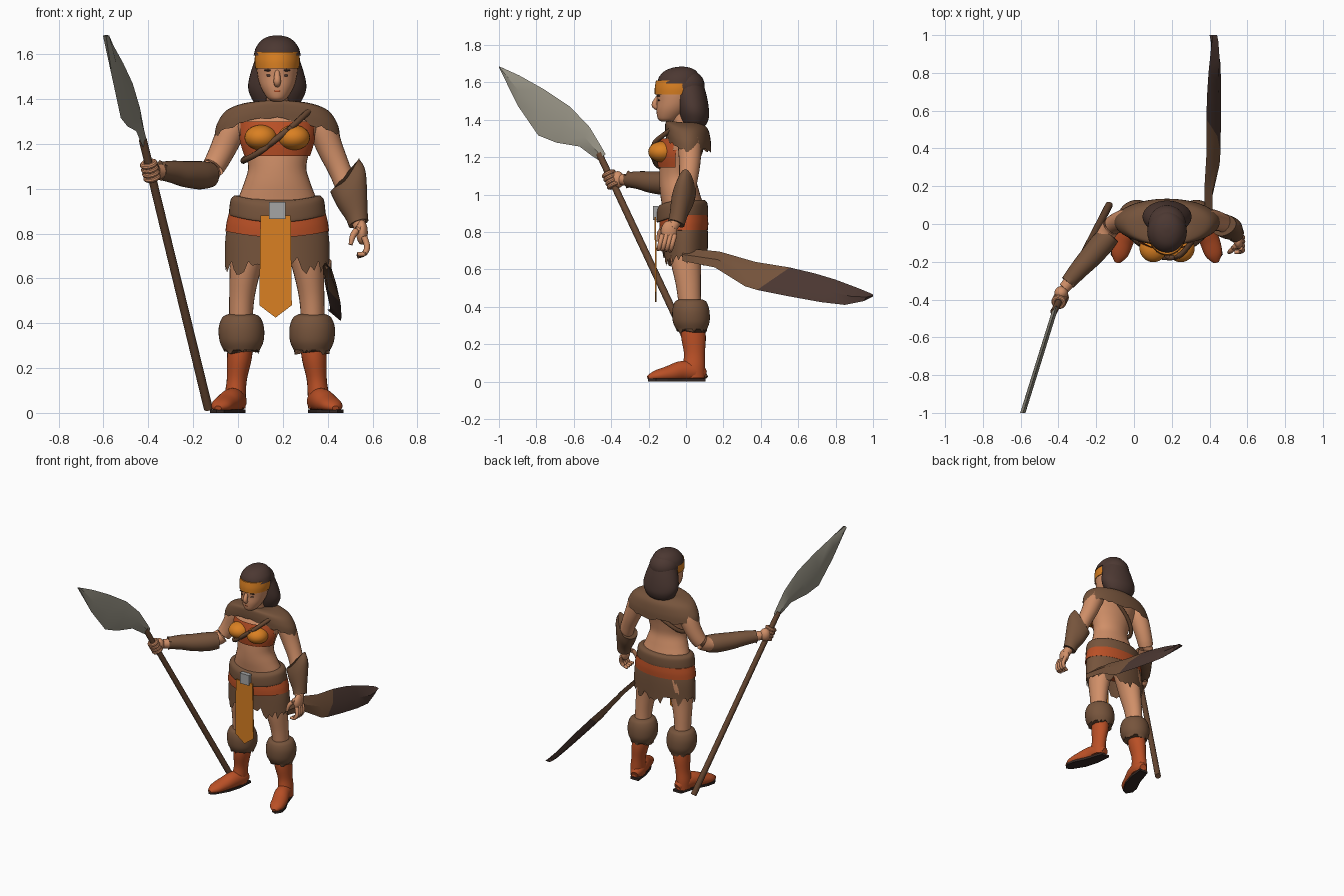
import bpy, bmesh, math, random
from mathutils import Vector, Matrix

if "Cube" in bpy.data.objects:
    bpy.data.objects.remove(bpy.data.objects["Cube"])
random.seed(4)
CX = 0.175  # body centre line


def material(name, r, g, b):
    m = bpy.data.materials.new(name)
    lin = [((c / 255 + 0.055) / 1.055) ** 2.4 for c in (r, g, b)]
    m.diffuse_color = (*lin, 1)
    m.use_nodes = True
    m.node_tree.nodes["Principled BSDF"].inputs["Base Color"].default_value = m.diffuse_color
    return m


SKIN = material("skin", 208, 143, 104)
FUR = material("brown fur", 118, 84, 60)
HAIR = material("dark hair", 76, 56, 50)
RUST = material("rust leather", 186, 80, 38)
ORANGE = material("orange cloth", 218, 128, 34)
STONE = material("grey blade", 150, 146, 132)
SILVER = material("silver buckle", 165, 165, 165)
WOOD = material("shaft wood", 104, 72, 50)
SOLE = material("dark sole", 52, 40, 36)


def finish(name, bm, mats, angle=50):
    bmesh.ops.recalc_face_normals(bm, faces=bm.faces)
    me = bpy.data.meshes.new(name)
    bm.to_mesh(me)
    bm.free()
    ob = bpy.data.objects.new(name, me)
    bpy.context.collection.objects.link(ob)
    for m in mats:
        me.materials.append(m)
    if angle:
        bpy.ops.object.select_all(action='DESELECT')
        ob.select_set(True)
        bpy.context.view_layer.objects.active = ob
        bpy.ops.object.shade_smooth_by_angle(angle=math.radians(angle))
    return ob


def spline(pts, steps):
    """Smooth interpolation of points that also carry radii."""
    out = []
    for i in range(len(pts) - 1):
        a, b, c, d = (pts[max(0, min(len(pts) - 1, i + k))] for k in (-1, 0, 1, 2))
        for s in range(steps):
            t = s / steps
            out.append([0.5 * (2 * q + (r - p) * t + (2 * p - 5 * q + 4 * r - w) * t * t
                        + (3 * q - p - 3 * r + w) * t ** 3) for p, q, r, w in zip(a, b, c, d)])
    return out + [list(pts[-1])]


def sweep(name, pts, mat, flat=False, n=24, steps=5, caps=(1, 1), jag=0, edit=None, drop=None):
    """Tube through (x, y, z, radius a, radius b); flat keeps rings level."""
    pts = [tuple(p) + (p[3],) if len(p) == 4 else tuple(p) for p in pts]
    path = spline(pts, steps)
    bm, rings = bmesh.new(), []
    for i, p in enumerate(path):
        c = Vector(p[:3])
        d = Vector(path[min(i + 1, len(path) - 1)][:3]) - Vector(path[max(i - 1, 0)][:3])
        ref = Vector((0, 1, 0)) if abs(d.normalized().z) > 0.6 else Vector((0, 0, 1))
        a, b = Vector((1, 0, 0)), Vector((0, 1, 0))
        if not flat:
            a = d.cross(ref).normalized()
            b = d.cross(a).normalized()
        ring = []
        for k in range(n):
            t = 2 * math.pi * k / n
            co = c + a * max(p[3], .001) * math.cos(t) + b * max(p[4], .001) * math.sin(t)
            if edit:
                co = edit(co, i / (len(path) - 1))
            if jag and i == len(path) - 1:
                co.z += random.uniform(-jag, jag)
            ring.append(bm.verts.new(co))
        rings.append(ring)
    for r, s in zip(rings, rings[1:]):
        for k in range(n):
            bm.faces.new((r[k], r[(k + 1) % n], s[(k + 1) % n], s[k]))
    for flag, ring in zip(caps, (rings[0], rings[-1])):
        if flag:
            bm.faces.new(ring)
    if drop:
        bmesh.ops.delete(bm, geom=[f for f in bm.faces if drop(f.calc_center_median())], context='FACES')
    return finish(name, bm, [mat])


def ball(name, loc, size, mat):
    bm = bmesh.new()
    bmesh.ops.create_uvsphere(bm, u_segments=28, v_segments=18, radius=1,
                              matrix=Matrix.Translation(loc) @ Matrix.Diagonal((*size, 1)))
    return finish(name, bm, [mat])


def plate(name, outline, depth, mat):
    bm = bmesh.new()
    f = bm.faces.new([bm.verts.new(p) for p in outline])
    new = bmesh.ops.extrude_face_region(bm, geom=[f])['geom']
    bmesh.ops.translate(bm, verts=[v for v in new if isinstance(v, bmesh.types.BMVert)], vec=depth)
    return finish(name, bm, [mat], 0)


def leaf(name, stations, xfun, thick, mats, split=99):
    """Lens-section blade from (y, z) top and bottom edge pairs."""
    bm, rings = bmesh.new(), []
    for yt, zt, yb, zb in stations:
        ym, zm = (yt + yb) / 2, (zt + zb) / 2
        rings.append([bm.verts.new((xfun(y, z) + o, y, z)) for y, z, o in
                      ((yt, zt, 0), (ym, zm, thick), (yb, zb, 0), (ym, zm, -thick))])
    for i, (r, s) in enumerate(zip(rings, rings[1:])):
        for k in range(4):
            f = bm.faces.new((r[k], r[(k + 1) % 4], s[(k + 1) % 4], s[k]))
            f.material_index = int(i >= split)
    bm.faces.new(rings[0])
    return finish(name, bm, mats, 30)


# Torso, neck and head
sweep("torso", [(CX, 0, .80, .17, .1), (CX, -.01, .88, .185, .11), (CX, -.02, .95, .175, .11),
                (CX, -.035, 1.02, .15, .105), (CX, -.045, 1.09, .13, .098), (CX, -.04, 1.16, .142, .1),
                (CX, -.03, 1.23, .165, .105), (CX, -.01, 1.30, .175, .1), (CX, 0, 1.36, .11, .06)], SKIN, True, 32)
sweep("neck", [(CX, 0, 1.3, .065), (CX, -.02, 1.38, .05), (CX, -.04, 1.46, .05)], SKIN, True)
sweep("head", [(CX, -.1, 1.39, .022, .03), (CX, -.095, 1.405, .045, .055), (CX, -.075, 1.45, .073, .083),
               (CX, -.06, 1.50, .088, .096), (CX, -.052, 1.56, .093, .106), (CX, -.045, 1.62, .08, .095)], SKIN, True)
sweep("nose", [(CX, -.145, 1.53, .01), (CX, -.168, 1.48, .016), (CX, -.145, 1.46, .012)], SKIN, n=12)
ball("mouth", (CX, -.146, 1.435), (.02, .012, .007), RUST)
for s in (-1, 1):
    ball("eye", (CX + s * .035, -.142, 1.505), (.014, .008, .006), HAIR)
    ball("brow", (CX + s * .037, -.145, 1.528), (.022, .008, .005), HAIR)

# Hair and headband
sweep("headband", [(CX, -.05, 1.535, .098, .117), (CX, -.048, 1.57, .101, .119), (CX, -.045, 1.61, .098, .116)],
      ORANGE, True, 32)
sweep("hair_cap", [(CX, -.04, 1.595, .105, .115), (CX, -.036, 1.63, .095, .107), (CX, -.03, 1.66, .072, .085),
                   (CX, -.025, 1.677, .044, .05), (CX, -.022, 1.684, .01, .01)], HAIR, True, 32)
ball("hair_crown_back", (CX, .0, 1.58), (.1, .1, .09), HAIR)
sweep("hair_tail", [(CX, .035, 1.345, .02, .02), (CX, .045, 1.365, .085, .055), (CX, .045, 1.41, .118, .077),
                    (CX, .038, 1.46, .13, .084), (CX, .025, 1.53, .115, .085), (CX, .01, 1.6, .09, .08)], HAIR, True, 32)


# Shoulder cape, raised at the front to clear the chest
def cape_edit(co, t):
    front = max(0, -(co.y - .015) / .12)
    co.z += .075 * t * front ** 2
    return co


sweep("fur_cape", [(CX, 0, 1.385, .06, .05), (CX, 0, 1.382, .14, .08), (CX, .005, 1.35, .225, .112),
                   (CX, .01, 1.29, .268, .122), (CX, .012, 1.235, .28, .122)], FUR, True, 56,
      caps=(1, 0), jag=.014, edit=cape_edit)

# Chest wrap with cups and shoulder strap
sweep("chest_wrap", [(CX, -.04, 1.145, .148, .11), (CX, -.035, 1.22, .17, .122), (CX, -.02, 1.30, .172, .115)],
      RUST, True, 40, caps=(0, 0), drop=lambda c: c.y > -.06)
for s in (-1, 1):
    ball("chest_cup", (CX + s * .073, -.128, 1.228), (.073, .074, .056), ORANGE)
sweep("strap", [(.33, -.06, 1.36, .014), (.25, -.16, 1.285, .014), (CX, -.178, 1.225, .014), (.09, -.155, 1.16, .014),
                (.035, -.09, 1.13, .014), (.03, .0, 1.13, .014), (.1, .06, 1.19, .014), (.24, .085, 1.29, .014),
                (.33, .04, 1.36, .014)], WOOD, n=8)

# Belt, hip band, fringed skirt and loincloth
dip = lambda co, t: co + Vector((0, 0, -.03 * max(0, -(co.y + .02) / .13) ** 2))
sweep("fur_skirt", [(CX, -.008, .88, .212, .12), (CX, -.005, .78, .231, .122), (CX, -.005, .655, .234, .12)],
      FUR, True, 64, caps=(1, 0), jag=.04,
      edit=lambda co, t: co + Vector((0, 0, t * .08 * max(0, 1 - abs(co.x - CX) / .13) * (co.y < 0))))
sweep("hip_band", [(CX, -.012, .81, .231, .13), (CX, -.012, .85, .226, .131), (CX, -.012, .89, .216, .128)],
      RUST, True, 48, edit=dip)
sweep("fur_belt", [(CX, -.02, .88, .208, .128), (CX, -.02, .89, .215, .137), (CX, -.02, .95, .208, .135),
                   (CX, -.02, .97, .19, .12)], FUR, True, 48, edit=dip)
plate("buckle", [(.138, -.176, .865), (.212, -.176, .865), (.212, -.176, .94), (.138, -.176, .94)], (0, .03, 0), SILVER)
plate("loincloth", [(.1, -.168, .88), (.095, -.165, .48), (.168, -.165, .425), (.24, -.165, .48), (.235, -.168, .88)],
      (0, .008, 0), ORANGE)

# Legs, fur cuffs and boots
for s in (-1, 1):
    X = lambda o: CX - .002 + s * o
    sweep("leg", [(X(.09), 0, .86, .09, .1), (X(.12), 0, .75, .085, .095), (X(.14), .0, .64, .07, .082),
                  (X(.155), .012, .52, .057, .067), (X(.16), .02, .42, .053, .06), (X(.16), .03, .32, .055)],
          SKIN, True)
    sweep("fur_cuff", [(X(.158), .025, .44, .06, .06), (X(.158), .025, .425, .085, .085), (X(.158), .026, .38, .101, .099),
                       (X(.157), .028, .32, .098, .098), (X(.157), .03, .275, .078, .08)], FUR, True, 40, jag=.015)
    sweep("boot_shaft", [(X(.16), .035, .33, .058, .062), (X(.167), .04, .24, .055, .066), (X(.178), .045, .15, .045, .056),
                         (X(.185), .042, .08, .047, .06), (X(.186), .04, .02, .046, .062)], RUST, True)
    lift = lambda co, t: Vector((co.x, co.y, max(co.z, .012)))
    sweep("boot_foot", [(X(.172), .1, .035, .025, .025), (X(.18), .06, .05, .047, .05), (X(.2), -.02, .055, .052, .055),
                        (X(.228), -.09, .04, .053, .045), (X(.25), -.16, .03, .045, .03), (X(.262), -.203, .02, .015, .012)],
          RUST, edit=lift)
    plate("boot_sole", [(X(.14), .105, 0), (X(.205), .105, 0), (X(.245), -.02, 0), (X(.285), -.1, 0), (X(.297), -.16, 0),
                        (X(.27), -.203, 0), (X(.235), -.19, 0), (X(.18), -.1, 0), (X(.15), 0, 0)], (0, 0, .016), SOLE)

# Spear arm with bracer
sweep("spear_arm", [(0, .02, 1.32, .055), (-.03, .02, 1.26, .063), (-.075, .012, 1.16, .056), (-.12, -.015, 1.085, .05),
                    (-.17, -.09, 1.062, .047), (-.27, -.22, 1.07, .042), (-.37, -.34, 1.08, .03)], SKIN)
sweep("spear_bracer", [(-.125, -.055, 1.062, .056), (-.17, -.105, 1.06, .063), (-.235, -.18, 1.065, .058),
                       (-.29, -.24, 1.075, .05), (-.35, -.31, 1.08, .04)], FUR, jag=.01)
butt, neck = Vector((-.132, .1, .018)), Vector((-.425, -.465, 1.22))
axis = (neck - butt).normalized()
grip = butt + axis * ((1.08 - butt.z) / axis.z)
ball("spear_palm", (-.385, -.365, 1.08), (.036, .036, .045), SKIN)
for k in range(4):
    bpy.ops.mesh.primitive_torus_add(major_radius=.027, minor_radius=.013, major_segments=20, minor_segments=10,
                                     location=grip + axis * (k - 1.5) * .022,
                                     rotation=axis.to_track_quat('Z', 'Y').to_euler())
    bpy.context.object.name = "spear_finger"
    bpy.context.object.data.materials.append(SKIN)
    bpy.ops.object.shade_smooth_by_angle()

# Spear
sweep("spear_shaft", [(*butt, .02), (*neck, .018)], WOOD, n=14, steps=1)
leaf("spear_blade", [(-.43, 1.215, -.47, 1.185), (-.455, 1.26, -.5, 1.205), (-.515, 1.36, -.57, 1.257),
                     (-.62, 1.47, -.695, 1.278), (-.755, 1.56, -.79, 1.316), (-.89, 1.636, -.9, 1.476),
                     (-1.0, 1.686, -1.0, 1.68)], lambda y, z: -.42 + (y + .46) * .312, .014, [STONE])

# Relaxed arm with flared bracer and hand
sweep("loose_arm", [(.35, .02, 1.32, .055), (.375, .02, 1.27, .063), (.415, .02, 1.17, .057), (.455, .012, 1.08, .05),
                    (.49, -.005, .99, .047), (.525, -.04, .89, .036), (.548, -.075, .82, .028)], SKIN)
sweep("loose_bracer", [(.466, -.005, 1.01, .06), (.495, -.02, .95, .06), (.525, -.04, .88, .048), (.538, -.052, .845, .046)],
      FUR, edit=lambda co, t: co + Vector((.02, 0, .1)) * (1 - t) ** 2 * max(0, (co.x - .46) / .06) ** 2)
ball("loose_palm", (.553, -.09, .805), (.026, .043, .055), SKIN)
for k in range(4):
    y = -.06 - k * .022
    sweep("loose_finger", [(.563, y, .785, .014), (.576, y - .012, .74, .013), (.562, y - .02, .71, .012),
                           (.532, y - .025, .697 + .004 * k, .009)], SKIN, n=10)
sweep("loose_thumb", [(.545, -.11, .83, .016), (.515, -.14, .795, .014), (.502, -.15, .75, .009)], SKIN, n=10)

# Long flat club hung from the hip
leaf("hip_club", [(-.02, .715, -.02, .645), (.18, .695, .155, .61), (.37, .64, .315, .51), (.555, .61, .38, .49),
                  (.69, .578, .555, .455), (.8, .545, .72, .425), (.92, .5, .85, .41), (.98, .475, .95, .43),
                  (1.0, .465, 1.0, .455)],
     lambda y, z: .395 + .035 * y + .5 * (.68 - .24 * y - z), .02, [FUR, HAIR], 3)
